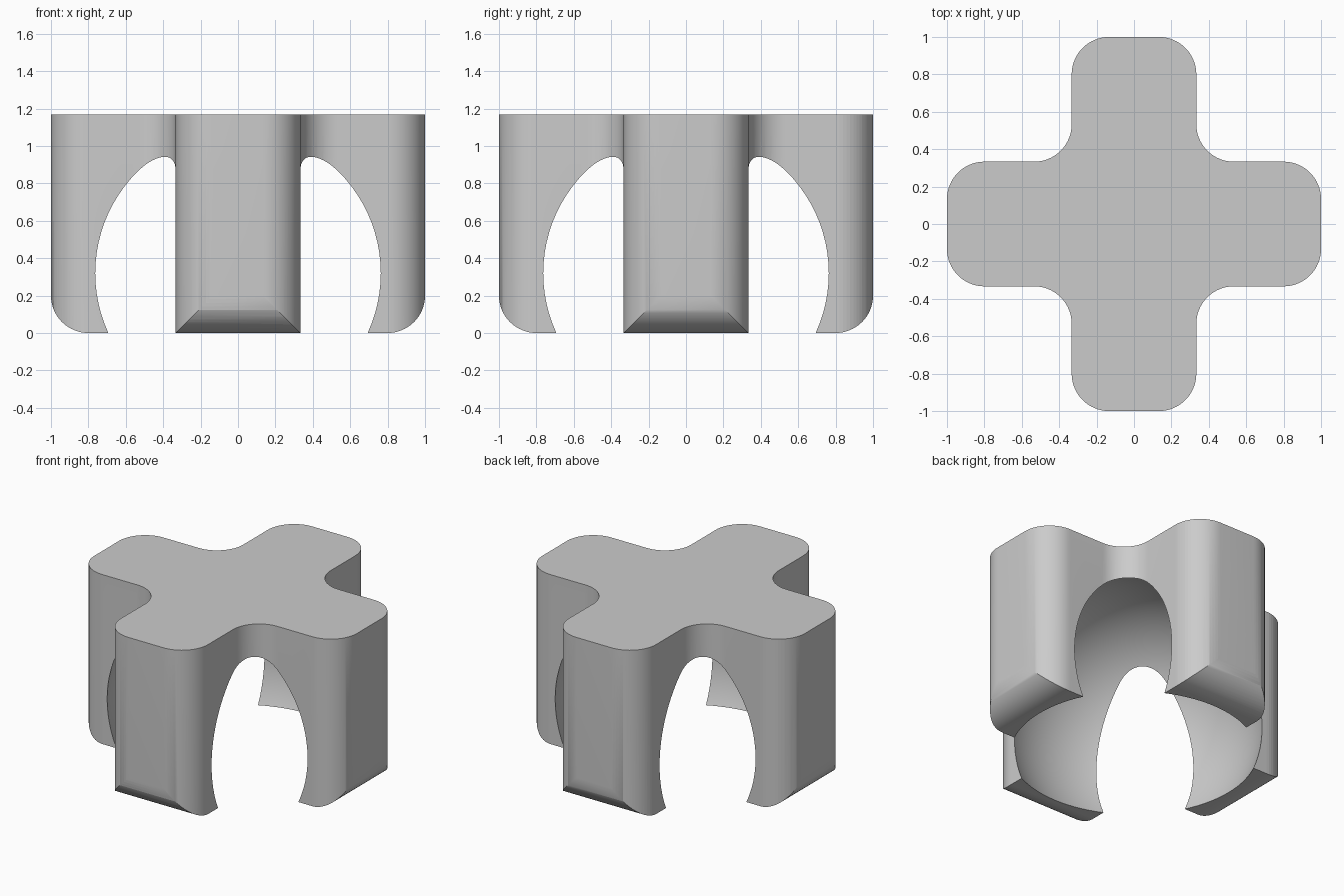
import bpy
import bmesh
from math import cos, sin, pi, radians
from mathutils import Matrix, Vector

cube = bpy.data.objects.get("Cube")
if cube:
    bpy.data.objects.remove(cube, do_unlink=True)

ARM = 1 / 3        # half width of an arm
FILLET = 0.2       # radius of every rounded corner
HEIGHT = 7 / 6
CAVITY_RADIUS = 5 / 6
CAVITY_Z = 0.32
STEPS = 16

grey = bpy.data.materials.new("plain_grey")
grey.use_nodes = True
colour = (0.6, 0.6, 0.6, 1)
grey.diffuse_color = colour
grey.node_tree.nodes["Principled BSDF"].inputs["Base Color"].default_value = colour


def arc(cx, cy, start, end):
    angles = [radians(start + (end - start) * i / STEPS) for i in range(STEPS + 1)]
    return [Vector((cx + FILLET * cos(a), cy + FILLET * sin(a), 0)) for a in angles]


def add_object(name, bm):
    bmesh.ops.recalc_face_normals(bm, faces=bm.faces)
    mesh = bpy.data.meshes.new(name)
    bm.to_mesh(mesh)
    bm.free()
    obj = bpy.data.objects.new(name, mesh)
    mesh.materials.append(grey)
    bpy.context.collection.objects.link(obj)
    return obj


def prism(name, outline, depth, matrix=Matrix.Identity(4)):
    bm = bmesh.new()
    face = bm.faces.new([bm.verts.new(p) for p in outline])
    top = bmesh.ops.extrude_face_region(bm, geom=[face])["geom"]
    moved = [g for g in top if isinstance(g, bmesh.types.BMVert)]
    bmesh.ops.translate(bm, verts=moved, vec=(0, 0, depth))
    bmesh.ops.transform(bm, matrix=matrix, verts=bm.verts)
    return add_object(name, bm)


# Plus-shaped body with rounded outer and inner corners
quarter = (arc(1 - FILLET, ARM - FILLET, 0, 90)
           + arc(ARM + FILLET, ARM + FILLET, 270, 180)
           + arc(ARM - FILLET, 1 - FILLET, 0, 90))
outline = [Matrix.Rotation(k * pi / 2, 3, 'Z') @ p for k in range(4) for p in quarter]
body = prism("cross_body", outline, HEIGHT)

# Rounding cutters for the bottom outer edge of each arm
edge = arc(1 - FILLET, FILLET, -90, 0)
edge += [Vector((1.1, FILLET, 0)), Vector((1.1, -0.1, 0)), Vector((1 - FILLET, -0.1, 0))]
upright = Matrix.Translation((0, 0.5, 0)) @ Matrix.Rotation(pi / 2, 4, 'X')
cutters = [prism("foot_rounding_cutter", edge, 1, Matrix.Rotation(k * pi / 2, 4, 'Z') @ upright)
           for k in range(4)]

# Round cavity that opens the underside and the four inner corners
bm = bmesh.new()
bmesh.ops.create_uvsphere(bm, u_segments=96, v_segments=48, radius=CAVITY_RADIUS,
                          matrix=Matrix.Translation((0, 0, CAVITY_Z)))
cutters.append(add_object("cavity_cutter", bm))

# Cut the body, then remove the cutters
bpy.context.view_layer.objects.active = body
for cutter in cutters:
    cutter.hide_render = True
    cut = body.modifiers.new("cut", 'BOOLEAN')
    cut.operation = 'DIFFERENCE'
    cut.solver = 'EXACT'
    cut.object = cutter
    bpy.ops.object.modifier_apply(modifier=cut.name)
    bpy.data.objects.remove(cutter, do_unlink=True)

# Smooth curved walls, sharp rims
bpy.ops.object.select_all(action='DESELECT')
body.select_set(True)
bpy.ops.object.shade_smooth_by_angle(angle=radians(30))
